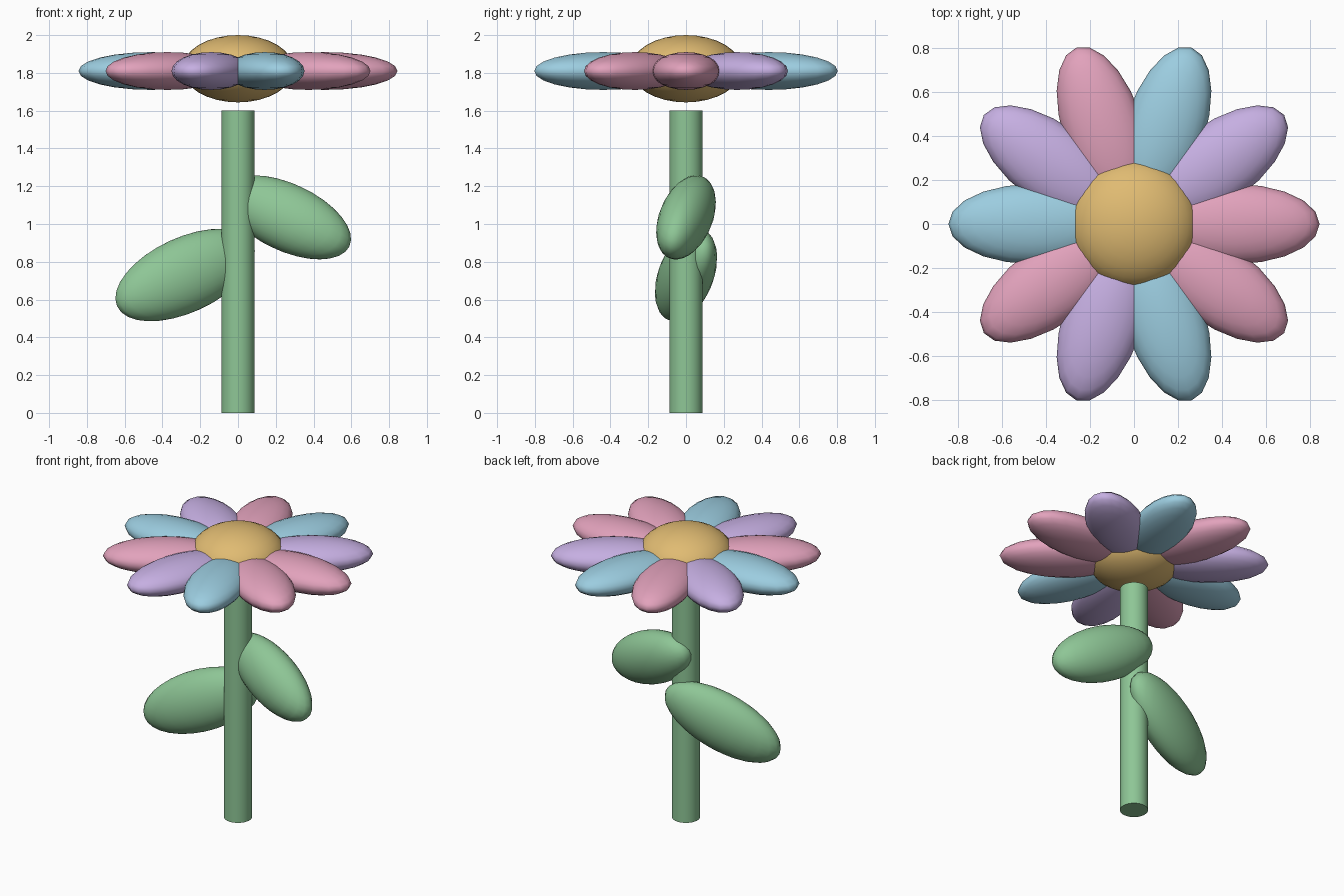
import bpy
import math
from mathutils import Matrix, Vector

cube = bpy.data.objects.get("Cube")
if cube:
    bpy.data.objects.remove(cube, do_unlink=True)


def linear(c):
    c /= 255
    return c / 12.92 if c <= 0.04045 else ((c + 0.055) / 1.055) ** 2.4


def make_material(name, r, g, b):
    color = (linear(r), linear(g), linear(b), 1)
    mat = bpy.data.materials.new(name)
    mat.use_nodes = True
    mat.diffuse_color = color
    bsdf = mat.node_tree.nodes["Principled BSDF"]
    bsdf.inputs["Base Color"].default_value = color
    bsdf.inputs["Roughness"].default_value = 0.7
    return mat


green = make_material("leaf green", 142, 198, 150)
gold = make_material("warm gold", 224, 187, 114)
pink = make_material("soft pink", 226, 162, 188)
purple = make_material("soft purple", 198, 175, 226)
blue = make_material("soft blue", 156, 205, 224)


def finish(name, mat):
    obj = bpy.context.object
    obj.name = name
    obj.data.materials.append(mat)
    bpy.ops.object.shade_smooth_by_angle(angle=math.radians(40))
    return obj


def ellipsoid(name, mat, center, radii, along=(1, 0, 0), up=(0, 0, 1), segments=24, rings=16):
    """Stretched ball whose first radius follows 'along' and third follows 'up'."""
    bpy.ops.mesh.primitive_uv_sphere_add(segments=segments, ring_count=rings, radius=1)
    obj = finish(name, mat)
    x = Vector(along).normalized()
    y = Vector(up).cross(x).normalized()
    z = x.cross(y)
    turn = Matrix((x, y, z)).transposed().to_4x4()
    obj.data.transform(Matrix.Translation(center) @ turn @ Matrix.Diagonal((*radii, 1)))
    return obj


# Stem
bpy.ops.mesh.primitive_cylinder_add(vertices=32, radius=0.088, depth=1.6, location=(0, 0, 0.8))
finish("stem", green)

# Flower centre
ellipsoid("flower_center", gold, (0, 0, 1.822), (0.295, 0.295, 0.178), segments=32)

# Ring of petals in three repeating colours
for i in range(10):
    angle = math.radians(36 * i)
    out = Vector((math.cos(angle), math.sin(angle), 0))
    ellipsoid(f"petal_{i + 1}", (pink, purple, blue)[i % 3], out * 0.46 + Vector((0, 0, 1.81)),
              (0.385, 0.182, 0.1), along=out, segments=20, rings=12)

# Drooping leaves
ellipsoid("left_leaf", green, (0.26, 0, 1.035), (0.373, 0.138, 0.178),
          along=(1, -0.25, -0.47), up=(0.49, 0.12, 1))
ellipsoid("right_leaf", green, (-0.28, 0, 0.73), (0.41, 0.132, 0.198),
          along=(-1, -0.29, -0.46), up=(-0.45, -0.03, 1))
